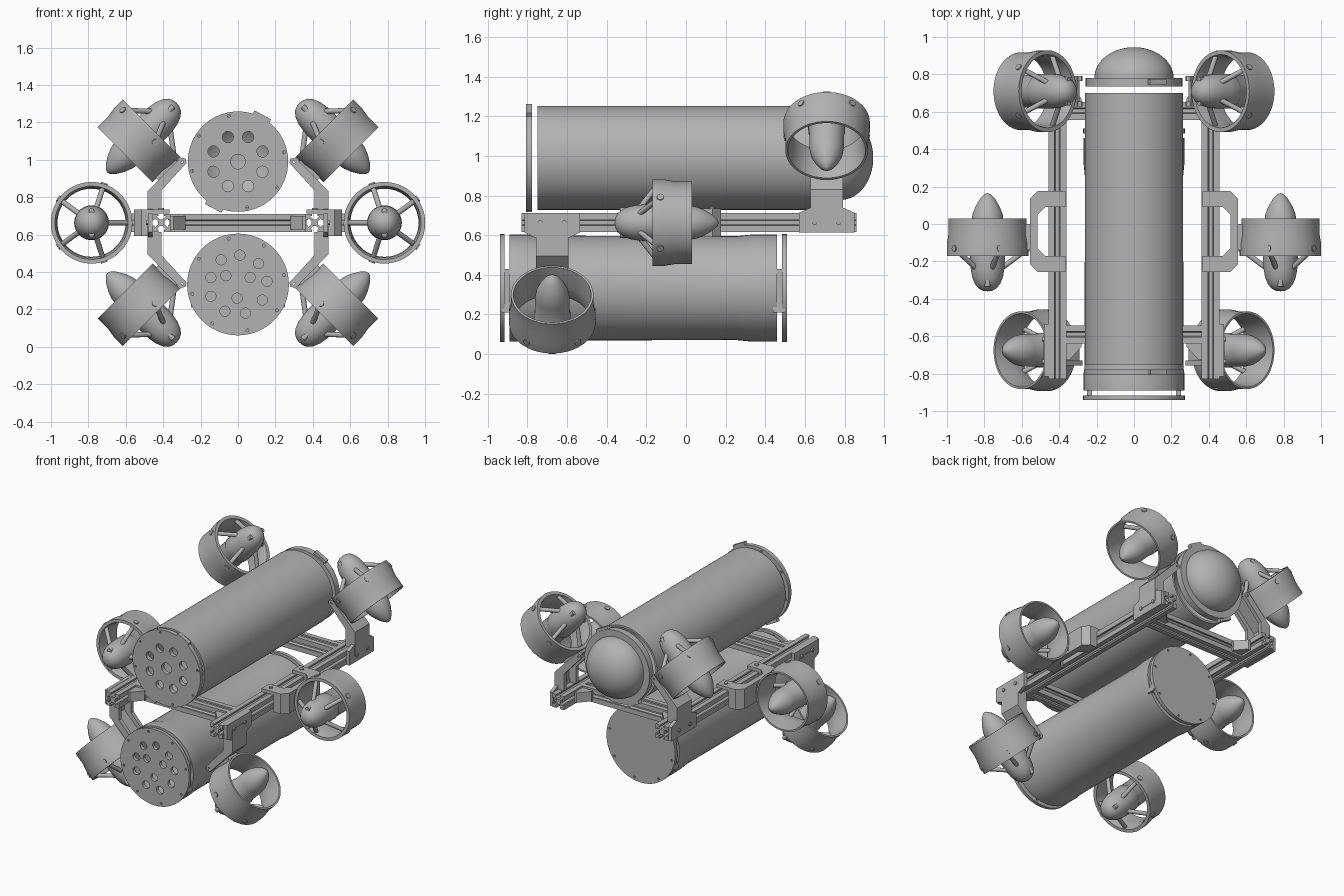
import bpy, bmesh
from math import sin, cos, pi, radians
from mathutils import Matrix, Vector

if "Cube" in bpy.data.objects:
    bpy.data.objects.remove(bpy.data.objects["Cube"])

GREY = (0.45, 0.45, 0.45, 1)
mat = bpy.data.materials.new("plain_grey")
mat.use_nodes = True
mat.diffuse_color = GREY
mat.node_tree.nodes["Principled BSDF"].inputs["Base Color"].default_value = GREY

MID = 0.663          # height of the frame
AXES = {"X": lambda a, b, d: (d, a, b),
        "Y": lambda a, b, d: (a, d, b),
        "Z": lambda a, b, d: (a, b, d)}


def finish(name, bm, matrix=None, recalc=True):
    """Turn a bmesh into a smooth object with sharp edges kept."""
    if matrix:
        bm.transform(matrix)
    if recalc:
        bmesh.ops.recalc_face_normals(bm, faces=bm.faces)
    for f in bm.faces:
        f.smooth = True
    for e in bm.edges:
        e.smooth = len(e.link_faces) == 2 and e.calc_face_angle() < radians(35)
    mesh = bpy.data.meshes.new(name)
    bm.to_mesh(mesh)
    bm.free()
    mesh.materials.append(mat)
    ob = bpy.data.objects.new(name, mesh)
    bpy.context.collection.objects.link(ob)
    return ob


def circle(x, y, r, n=24):
    return [(x + r * cos(2 * pi * i / n), y + r * sin(2 * pi * i / n)) for i in range(n)]


def slab(name, loops, axis, lo, hi):
    """Extrude an outline, with any further loops as holes, along an axis."""
    bm = bmesh.new()
    edges = []
    for loop in loops:
        vs = [bm.verts.new(AXES[axis](a, b, lo)) for a, b in loop]
        edges += [bm.edges.new((v, vs[i - 1])) for i, v in enumerate(vs)]
    bmesh.ops.triangle_fill(bm, edges=edges, use_beauty=True)
    out = bmesh.ops.extrude_face_region(bm, geom=bm.faces[:])
    moved = [g for g in out["geom"] if isinstance(g, bmesh.types.BMVert)]
    bmesh.ops.translate(bm, verts=moved, vec=AXES[axis](0, 0, hi - lo))
    # the extrusion leaves the first cap in place, so the slab is closed
    return finish(name, bm)


def box(name, x, y, z, matrix=None):
    bm = bmesh.new()
    bmesh.ops.create_cube(bm, size=1)
    for v in bm.verts:
        v.co = [r[0] + (c + 0.5) * (r[1] - r[0]) for r, c in zip((x, y, z), v.co)]
    return finish(name, bm, matrix)


def lathe(name, profile, matrix, steps=64, closed=False):
    """Spin (radius, height) points about local z."""
    bm = bmesh.new()
    vs = [bm.verts.new((r, 0, h)) for r, h in profile]
    pairs = list(zip(vs, vs[1:])) + ([(vs[-1], vs[0])] if closed else [])
    edges = [bm.edges.new(p) for p in pairs]
    bmesh.ops.spin(bm, geom=vs + edges, axis=(0, 0, 1), cent=(0, 0, 0),
                   angle=2 * pi, steps=steps, use_duplicate=False)
    bmesh.ops.remove_doubles(bm, verts=bm.verts, dist=1e-4)
    return finish(name, bm, matrix)


def rod(name, p, q, r, matrix, n=12):
    p, q = Vector(p), Vector(q)
    bm = bmesh.new()
    bmesh.ops.create_cone(bm, cap_ends=True, segments=n, radius1=r, radius2=r, depth=(q - p).length)
    turn = (q - p).to_track_quat("Z", "Y").to_matrix().to_4x4()
    return finish(name, bm, matrix @ Matrix.Translation((p + q) / 2) @ turn)


def frame(origin, xdir, zdir):
    x, z = Vector(xdir).normalized(), Vector(zdir).normalized()
    m = Matrix((x, z.cross(x), z)).transposed().to_4x4()
    m.translation = origin
    return m


def along_y(z):
    return frame((0, 0, z), (1, 0, 0), (0, 1, 0))


# Upper hull: hollow tube, drilled front plate, domed rear flange
UP, LOW = 0.99, 0.333
lathe("upper_tube", [(0.262, -0.75), (0.262, 0.70), (0.248, 0.70), (0.248, -0.75)],
      along_y(UP), 96, True)
rim = [circle(0.25 * cos(i * pi / 4 + 0.2), 0.25 * sin(i * pi / 4 + 0.2), 0.008, 8) for i in range(8)]


def shift(loops, z):
    return [[(a, b + z) for a, b in loop] for loop in loops]


ports = [circle(0.142 * cos((i + 0.5) * pi / 4), 0.142 * sin((i + 0.5) * pi / 4), 0.03) for i in range(8)]
slab("upper_front_plate", shift([circle(0, 0, 0.268, 96), circle(0, 0, 0.039)] + ports + rim, UP),
     "Y", -0.808, -0.778)
dome = [(0.212 * cos(i * pi / 32), 0.78 + 0.165 * sin(i * pi / 32)) for i in range(17)]
lathe("dome_and_flange", [(0.205, 0.735), (0.258, 0.735), (0.258, 0.78)] + dome, along_y(UP), 96)
for i, a in enumerate((62, 242)):
    turn = Matrix.Translation((0, 0, UP)) @ Matrix.Rotation(radians(-a), 4, "Y")
    box("plate_tab", (0.24, 0.283), (-0.808, -0.778), (-0.05, 0.05), turn)
    box("flange_tab", (0.24, 0.275), (0.745, 0.775), (-0.05, 0.05), turn)

# Lower hull: hollow tube with wider ends and two end plates
lathe("lower_tube", [(0.27, -0.89), (0.27, -0.80), (0.265, -0.78), (0.262, 0.25), (0.27, 0.33),
                     (0.27, 0.46), (0.245, 0.46), (0.245, -0.89)], along_y(LOW), 48, True)
spots = [(0.01, 0.49), (-0.09, 0.465), (0.11, 0.445), (-0.145, 0.37), (-0.065, 0.38), (0.065, 0.37),
         (0.155, 0.35), (-0.145, 0.27), (-0.005, 0.26), (0.13, 0.25), (-0.07, 0.19), (0.04, 0.18)]
slab("lower_front_plate", shift([circle(0, 0, 0.272, 64)] + rim, LOW) + [circle(x, z, 0.027) for x, z in spots],
     "Y", -0.94, -0.917)
slab("lower_rear_plate", shift([circle(0, 0, 0.272, 64)] + rim, LOW), "Y", 0.485, 0.51)

# Slotted rail section
quarter = [(0.048, -0.048), (0.048, -0.014), (0.037, -0.014), (0.037, -0.026), (0.018, -0.010),
           (0.018, 0.010), (0.037, 0.026), (0.037, 0.014), (0.048, 0.014)]
section = []
for c, s in ((1, 0), (0, 1), (-1, 0), (0, -1)):
    section += [(c * a - s * b, s * a + c * b) for a, b in quarter]


def rail(name, a, b, axis, lo, hi):
    slab(name, [[(a + p, b + q) for p, q in section]], axis, lo, hi)


for y in (-0.59, 0.605):
    rail("cross_rail", y, MID, "X", -0.365, 0.365)


# Thruster: local z points to the nose, local x to the mount
def thruster(m):
    lathe("duct", [(0.218, 0.10), (0.218, 0.04), (0.208, -0.02), (0.208, -0.10), (0.196, -0.10),
                   (0.182, 0.0), (0.186, 0.06), (0.196, 0.10)], m, 64, True)
    lathe("hub", [(0, 0.29), (0.025, 0.287), (0.048, 0.275), (0.068, 0.25), (0.082, 0.215), (0.09, 0.17),
                  (0.093, 0.11), (0.093, 0.04), (0.087, 0.03), (0.087, -0.08), (0.08, -0.125),
                  (0.064, -0.165), (0.04, -0.205), (0.015, -0.23), (0, -0.235)], m, 40)
    for i in range(5):
        c, s = cos(i * 0.4 * pi), sin(i * 0.4 * pi)
        rod("strut", (0.07 * c, 0.07 * s, 0.17), (0.197 * c, 0.197 * s, 0.075), 0.014, m)
        rod("duct_screw", (0.2 * c, 0.2 * s, 0.06), (0.224 * c, 0.224 * s, 0.06), 0.018, m)
    for s in (-1, 1):
        rod("nose_screw", (0, s * 0.062, 0.2), (0, s * 0.062, 0.264), 0.015, m)
    box("thruster_mount", (0.2, 0.232), (-0.05, 0.05), (-0.07, 0.07), m)


# Everything that repeats on both sides
arm = [(0.48, 0.05), (0.48, 0.167), (0.305, 0.347), (0.28, 0.343), (0.275, 0.32), (0.41, 0.172), (0.41, 0.05)]
skin = [(0.485, 0.0), (0.485, 0.167), (0.305, 0.352), (0.292, 0.338), (0.465, 0.16), (0.465, 0.0)]
for sx in (1, -1):
    def flip(loop):
        return [(sx * a, b) for a, b in loop]

    def span(a, b):
        return sorted((sx * a, sx * b))

    rail("side_rail", sx * 0.41, MID, "Y", -0.83, 0.86)

    # Clips holding the lower end plates
    for y in ((-0.93, -0.87), (0.44, 0.50)):
        box("end_clip", span(0.225, 0.252), y, (0.21, 0.43))

    # Corner angles between rails
    for y, d in ((-0.638, -1), (0.653, 1)):
        slab("corner_angle", [flip([(0.362, y), (0.362, y + d * 0.09), (0.345, y + d * 0.09),
                                    (0.28, y + d * 0.017), (0.28, y)])], "Z", MID - 0.035, MID + 0.035)

    # Middle thruster and its bent bracket
    outer = [(0.46, -0.257), (0.515, -0.257), (0.556, -0.215), (0.556, 0.135), (0.515, 0.176), (0.46, 0.176)]
    inner = [(0.46, 0.09), (0.475, 0.09), (0.516, 0.05), (0.516, -0.13), (0.475, -0.17), (0.46, -0.17)]
    slab("middle_bracket", [flip(outer + inner)], "Z", 0.592, 0.735)
    for y in ((-0.257, -0.17), (0.09, 0.176)):
        box("bracket_tab", span(0.365, 0.47), y, (0.712, 0.735))
        yc = sum(y) / 2
        rod("bracket_bolt", (sx * 0.41, yc, 0.73), (sx * 0.41, yc, 0.742), 0.014, Matrix())
    thruster(frame((sx * 0.783, -0.07, MID), (-sx, 0, 0), (0, -1, 0)))

    # Corner thrusters: rear pair above the frame, front pair below
    for sz, y in ((1, 0.71), (-1, -0.675)):
        def lift(loop):
            return [(sx * a, MID + sz * b) for a, b in loop]

        for off in (-0.068, 0.068):
            slab("arm_cheek", [lift(arm), lift(circle(0.3, 0.327, 0.008, 8))], "Y", y + off - 0.014, y + off + 0.014)
        slab("arm_skin", [lift(skin)], "Y", y - 0.082, y + 0.082)
        base = [(-0.14, -0.05), (0.14, -0.05), (0.14, 0.05), (0.085, 0.075), (-0.085, 0.075), (-0.14, 0.05)]
        slab("arm_base", [[(y + a, MID + sz * b) for a, b in base]], "X", *span(0.457, 0.482))
        for b in (-0.06, 0.06):
            rod("base_bolt", (sx * 0.48, y + b, MID), (sx * 0.492, y + b, MID), 0.012, Matrix())
        thruster(frame((sx * 0.533, y, MID + sz * 0.435), (-sx, 0, -sz), (-sx, 0, sz)))
